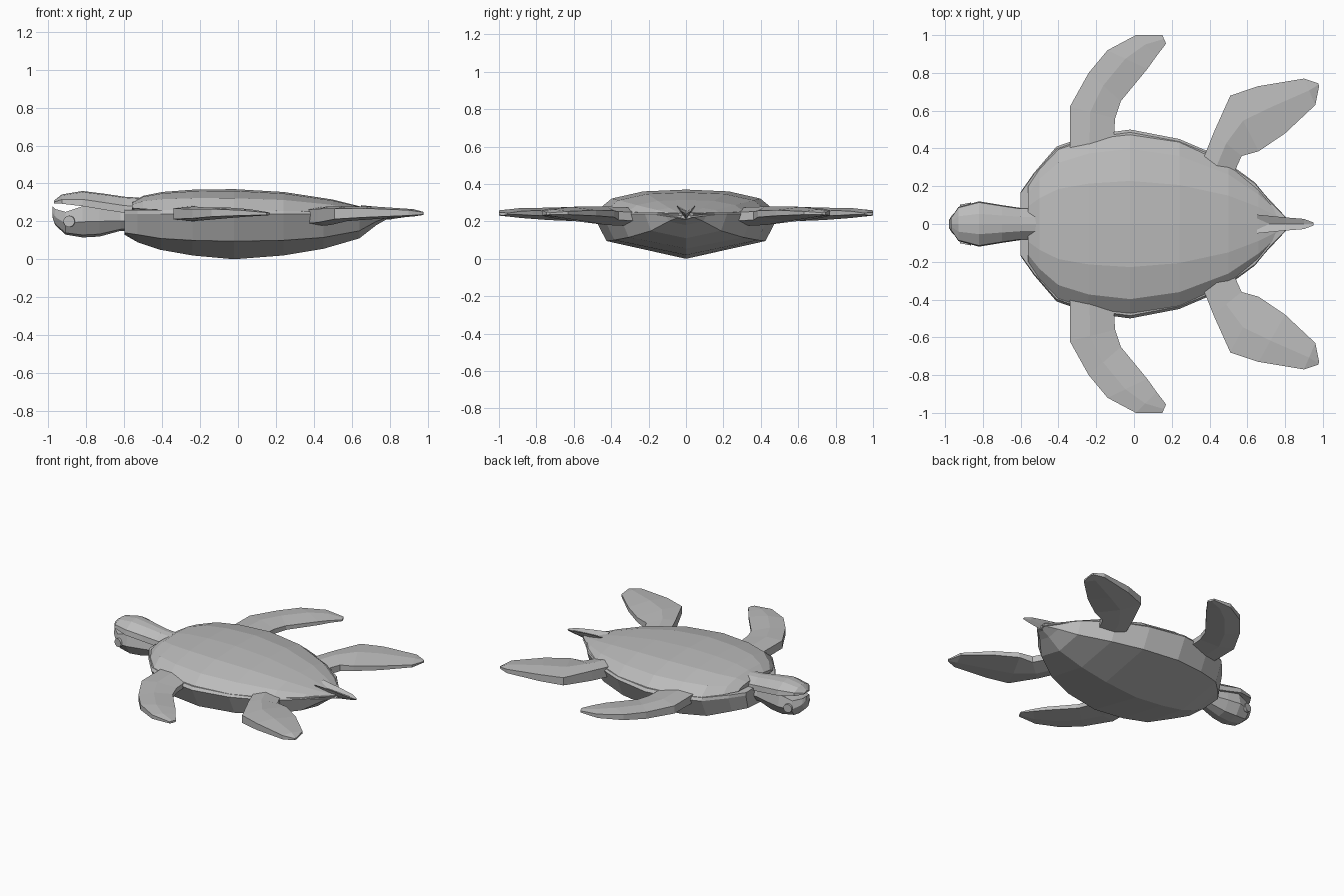
import bpy
import bmesh
from mathutils import Vector

if "Cube" in bpy.data.objects:
    bpy.data.objects.remove(bpy.data.objects["Cube"], do_unlink=True)

grey = bpy.data.materials.new("plain grey")
grey.use_nodes = True
grey.diffuse_color = (0.5, 0.5, 0.5, 1)
grey.node_tree.nodes["Principled BSDF"].inputs["Base Color"].default_value = grey.diffuse_color


def finish(name, bm):
    """Turn a bmesh into a flat-shaded grey object."""
    bmesh.ops.recalc_face_normals(bm, faces=bm.faces)
    mesh = bpy.data.meshes.new(name)
    bm.to_mesh(mesh)
    bm.free()
    mesh.materials.append(grey)
    obj = bpy.data.objects.new(name, mesh)
    bpy.context.collection.objects.link(obj)
    return obj


def loft(name, rings, flip=1):
    """Skin closed rings of equal length and cap both ends."""
    bm = bmesh.new()
    loops = [[bm.verts.new((x, y * flip, z)) for x, y, z in ring] for ring in rings]
    for a, b in zip(loops, loops[1:]):
        for i in range(len(a)):
            j = (i + 1) % len(a)
            bm.faces.new((a[i], a[j], b[j], b[i]))
    bm.faces.new(loops[0])
    bm.faces.new(loops[-1])
    return finish(name, bm)


def mirrored(x, half):
    """Make a ring at x from (y, z) points of one side, starting and ending at y = 0."""
    left = [(x, y, z) for y, z in half]
    return left + [(x, -y, z) for x, y, z in reversed(left[1:-1])]


# Belly: keel, chine, side wall and flat rim.  Rows: x, half width, keel z, chine z
belly_rows = [
    (-0.6, 0.17, 0.13, 0.14), (-0.53, 0.27, 0.09, 0.13), (-0.41, 0.41, 0.05, 0.11),
    (-0.24, 0.47, 0.02, 0.1), (-0.02, 0.5, 0, 0.095), (0.24, 0.45, 0.02, 0.1),
    (0.45, 0.36, 0.055, 0.115), (0.64, 0.22, 0.11, 0.15), (0.73, 0.11, 0.18, 0.2),
    (0.8, 0.04, 0.22, 0.225)]
loft("belly", [mirrored(x, [(0, keel), (w * 0.85, chine), (w, 0.24), (w * 0.97, 0.26 - 0.02 * max(x, 0)),
                            (0, 0.265 - 0.02 * max(x, 0))])
               for x, w, keel, chine in belly_rows])

# Shell: faceted dome.  Rows: x, half width, rim z, crown z
shell_rows = [
    (-0.56, 0.2, 0.27, 0.3), (-0.5, 0.29, 0.265, 0.335), (-0.4, 0.395, 0.26, 0.355),
    (-0.24, 0.455, 0.255, 0.367), (-0.02, 0.485, 0.25, 0.37), (0.24, 0.44, 0.25, 0.355),
    (0.5, 0.32, 0.245, 0.315), (0.66, 0.19, 0.24, 0.275), (0.81, 0.03, 0.22, 0.235)]
loft("shell", [mirrored(x, [(0, rim - 0.01), (w, rim), (w * 0.82, rim + (top - rim) * 0.6),
                            (w * 0.47, rim + (top - rim) * 0.92), (0, top)])
               for x, w, rim, top in shell_rows])

# Lower head with neck and upturned beak.  Rows: x, half width, bottom z, top z
head_rows = [
    (-0.98, 0.02, 0.225, 0.28), (-0.965, 0.045, 0.18, 0.265), (-0.91, 0.095, 0.13, 0.25),
    (-0.82, 0.115, 0.115, 0.28), (-0.73, 0.1, 0.12, 0.28), (-0.62, 0.075, 0.15, 0.255),
    (-0.5, 0.09, 0.15, 0.25)]
loft("head", [mirrored(x, [(0, low), (w * 0.6, low + (top - low) * 0.08), (w, low + (top - low) * 0.5),
                           (w * 0.85, top), (0, top)])
              for x, w, low, top in head_rows])

# Upper jaw plate running back to the neck, separated from the beak by the open mouth
jaw_rows = [
    (-0.97, 0.03, 0.295, 0.31), (-0.93, 0.09, 0.293, 0.342), (-0.82, 0.12, 0.28, 0.36),
    (-0.7, 0.1, 0.26, 0.345), (-0.6, 0.085, 0.245, 0.33), (-0.52, 0.085, 0.24, 0.325)]
loft("upper_jaw", [mirrored(x, [(0, low), (w, low), (w * 0.95, low + (top - low) * 0.45),
                                (w * 0.45, top - 0.006), (0, top)])
                   for x, w, low, top in jaw_rows])

# Tail: tapered blade with a shallow groove along its top
tail_rows = [(0.65, 0.05, 0.2, 0.285), (0.8, 0.035, 0.21, 0.27),
             (0.9, 0.027, 0.225, 0.255), (0.95, 0.008, 0.235, 0.245)]
loft("tail", [mirrored(x, [(0, low), (w * 0.6, (low + top) / 2), (w, top), (0, top - (top - low) * 0.25)])
              for x, w, low, top in tail_rows])


def flipper(name, stations, side):
    """Loft a paddle from (leading xy, trailing xy, mid z, thickness) stations."""
    rings = []
    for lead, trail, z, t in stations:
        a, b = Vector(lead), Vector(trail)
        m = a.lerp(b, 0.45)
        rings.append([(*a, z - t * 0.4), (*a, z + t * 0.4), (*m, z + t * 0.55),
                      (*b, z + t * 0.25), (*b, z - t * 0.25), (*m, z - t * 0.55)])
    loft(name, rings, side)


front_stations = [
    ((-0.34, 0.36), (-0.11, 0.4), 0.24, 0.075), ((-0.34, 0.62), (-0.1, 0.56), 0.24, 0.07),
    ((-0.24, 0.8), (-0.07, 0.65), 0.24, 0.06), ((-0.14, 0.92), (0.07, 0.82), 0.245, 0.05),
    ((0.01, 1), (0.12, 0.89), 0.245, 0.035), ((0.15, 1), (0.17, 0.955), 0.24, 0.015)]
rear_stations = [
    ((0.36, 0.33), (0.52, 0.25), 0.225, 0.09), ((0.42, 0.48), (0.57, 0.36), 0.23, 0.09),
    ((0.51, 0.68), (0.66, 0.385), 0.24, 0.07), ((0.66, 0.73), (0.8, 0.48), 0.245, 0.06),
    ((0.9, 0.77), (0.96, 0.63), 0.245, 0.035), ((0.975, 0.745), (0.98, 0.73), 0.242, 0.015)]

# Paired parts: flippers and round flat eyes
for label, side in (("left", -1), ("right", 1)):
    flipper("front_flipper_" + label, front_stations, side)
    flipper("rear_flipper_" + label, rear_stations, side)
    bpy.ops.mesh.primitive_cylinder_add(vertices=16, radius=0.03, depth=0.02,
                                        location=(-0.89, 0.098 * side, 0.2),
                                        rotation=(1.5708, 0, 0.2 * side))
    eye = bpy.context.object
    eye.name = "eye_" + label
    eye.data.materials.append(grey)
